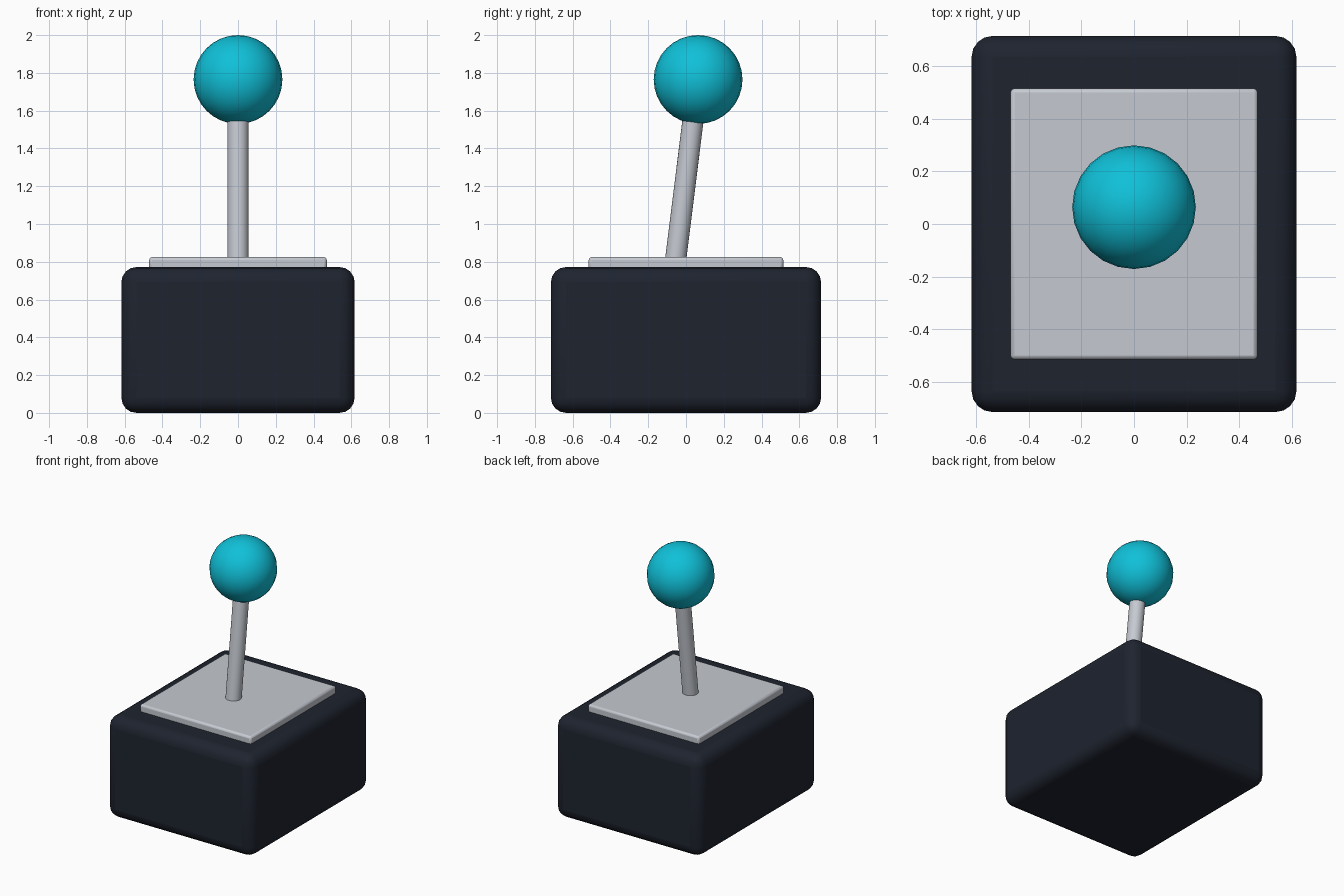
import bpy
from math import radians
from mathutils import Vector, Matrix

if "Cube" in bpy.data.objects:
    bpy.data.objects.remove(bpy.data.objects["Cube"])


def material(name, color):
    m = bpy.data.materials.new(name)
    m.diffuse_color = (*color, 1)
    m.use_nodes = True
    m.node_tree.nodes["Principled BSDF"].inputs["Base Color"].default_value = m.diffuse_color
    return m


def finish(ob, name, mat=None):
    ob.name = name
    if mat:
        ob.data.materials.append(mat)
    bpy.ops.object.shade_smooth_by_angle(angle=radians(40))
    return ob


def rounded_box(name, size, bottom, bevel, segments, mat=None):
    bpy.ops.mesh.primitive_cube_add(size=1, location=(0, 0, bottom + size[2] / 2))
    ob = bpy.context.object
    ob.scale = size
    bpy.ops.object.transform_apply(location=False, rotation=False, scale=True)
    mod = ob.modifiers.new("rounding", 'BEVEL')
    mod.width = bevel
    mod.segments = segments
    return finish(ob, name, mat)


dark = material("dark_plastic", (0.013, 0.017, 0.028))
teal = material("teal_plastic", (0.005, 0.53, 0.69))
metal = material("light_metal", (0.56, 0.59, 0.64))

# Housing and top plate
rounded_box("base", (1.235, 1.43, 0.772), 0, 0.08, 4, dark)
rounded_box("top_plate", (0.94, 1.03, 0.075), 0.75, 0.015, 2, metal)

# Stick leaning back, running from the plate into the ball
tilt = radians(-7.1)
ball_center = Vector((0, 0.064, 1.765))
axis = Matrix.Rotation(tilt, 3, 'X') @ Vector((0, 0, 1))
length = 0.86
bottom = ball_center - axis * 1.0
bpy.ops.mesh.primitive_cylinder_add(vertices=24, radius=0.056, depth=length,
                                    location=bottom + axis * length / 2,
                                    rotation=(tilt, 0, 0))
finish(bpy.context.object, "stick", metal)

# Ball knob
bpy.ops.mesh.primitive_uv_sphere_add(segments=24, ring_count=16, radius=0.235,
                                     location=ball_center)
finish(bpy.context.object, "ball_knob", teal)
